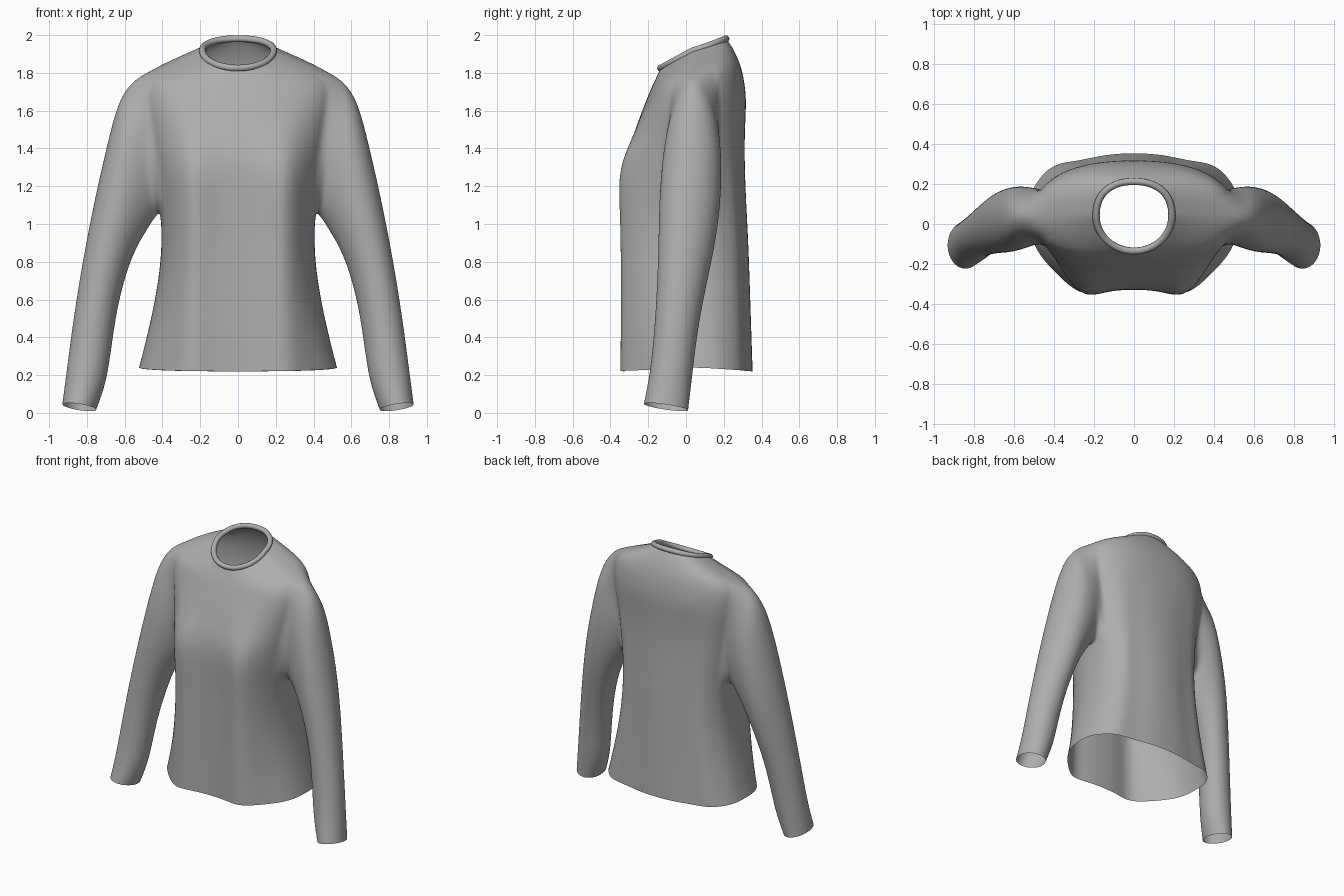
import bpy, bmesh
from math import sin, cos, pi, exp, copysign

if "Cube" in bpy.data.objects:
    bpy.data.objects.remove(bpy.data.objects["Cube"])

fabric = bpy.data.materials.new("grey fabric")
fabric.diffuse_color = (0.42, 0.42, 0.42, 1)
fabric.use_nodes = True
fabric.node_tree.nodes["Principled BSDF"].inputs["Base Color"].default_value = fabric.diffuse_color

N = 48      # columns round the torso, column 0 at +x, rising towards the back
ARM = 3     # armhole half width in columns
SIDE_Y = 0.04

# torso rings: z front, z side, z back, half width, y front, y back, bust, folds,
# front squareness, back squareness
ROWS = [
    (0.22, 0.24, 0.22, 0.525, -0.325, 0.345, 0.055, 0.010, 2.3, 2.8),
    (0.45, 0.46, 0.45, 0.468, -0.325, 0.337, 0.060, 0.010, 2.3, 2.8),
    (0.70, 0.70, 0.70, 0.42, -0.325, 0.330, 0.066, 0.009, 2.35, 2.8),
    (0.93, 0.90, 0.94, 0.402, -0.325, 0.322, 0.072, 0.008, 2.35, 2.8),
    (1.12, 1.06, 1.13, 0.41, -0.327, 0.312, 0.076, 0.007, 2.35, 2.8),
    (1.25, 1.19, 1.29, 0.43, -0.328, 0.307, 0.074, 0.006, 2.35, 2.7),
    (1.36, 1.32, 1.42, 0.45, -0.316, 0.306, 0.054, 0.005, 2.35, 2.6),
    (1.48, 1.46, 1.55, 0.475, -0.275, 0.312, 0.025, 0.003, 2.35, 2.5),
    (1.58, 1.60, 1.66, 0.50, -0.240, 0.320, 0.008, 0, 2.35, 2.4),
    (1.66, 1.72, 1.76, 0.51, -0.208, 0.309, 0, 0, 2.35, 2.35),
    (1.72, 1.80, 1.84, 0.485, -0.184, 0.290, 0, 0, 2.35, 2.35),
    (1.76, 1.84, 1.90, 0.39, -0.165, 0.264, 0, 0, 2.3, 2.35),
    (1.79, 1.884, 1.945, 0.28, -0.150, 0.240, 0, 0, 2.15, 2.3),
    (1.825, 1.92, 1.981, 0.189, -0.135, 0.212, 0, 0, 2.0, 2.3),
]
ARM_LOW, ARM_TOP = 4, 10    # armhole lies between these rings

# sleeve rings: outer x, z, inner x, z, y front, y back, cuff tilt
SLEEVE = [
    (0.55, 1.765, 0.425, 1.05, -0.100, 0.178, 0),
    (0.605, 1.70, 0.455, 1.01, -0.115, 0.186, 0),
    (0.65, 1.60, 0.495, 0.945, -0.130, 0.190, 0),
    (0.705, 1.37, 0.545, 0.86, -0.143, 0.182, 0),
    (0.762, 1.12, 0.595, 0.73, -0.146, 0.158, 0),
    (0.824, 0.80, 0.64, 0.55, -0.153, 0.105, 0),
    (0.872, 0.50, 0.668, 0.36, -0.168, 0.060, 0),
    (0.908, 0.22, 0.695, 0.16, -0.192, 0.032, 0.01),
    (0.931, 0.045, 0.750, 0.017, -0.224, 0.012, 0.017),
]


def torso_point(row, col, count=N):
    zf, zs, zb, w, yf, yb, bust, fold, nf, nb = row
    t = 2 * pi * col / count
    c, s = cos(t), sin(t)
    end_y, end_z, power = (yb, zb, 2 / nb) if s > 0 else (yf, zf, 2 / nf)
    x = w * copysign(abs(c) ** power, c)
    y = SIDE_Y + (end_y - SIDE_Y) * abs(s) ** power
    z = zs + (end_z - zs) * abs(s)
    if s < 0:
        y -= bust * exp(-((abs(x) - 0.26) / 0.115) ** 2) * min(1, -2 * s)
    else:
        y += fold * cos(8 * t) * s
    return x, y, z


# torso shell with open armholes
bm = bmesh.new()
grid = [[bm.verts.new(torso_point(r, c)) for c in range(N)] for r in ROWS]


def in_armhole(r, c):
    d = min((c + 0.5) % N, N - (c + 0.5) % N)
    d = min(d, abs(c + 0.5 - N / 2))
    return ARM_LOW <= r < ARM_TOP and d < ARM


for r in range(len(ROWS) - 1):
    for c in range(N):
        if not in_armhole(r, c):
            n = (c + 1) % N
            bm.faces.new((grid[r][c], grid[r][n], grid[r + 1][n], grid[r + 1][c]))

# sleeves grown from the armhole edges
path = [(ARM_TOP, c) for c in range(0, ARM)]
path += [(r, ARM) for r in range(ARM_TOP, ARM_LOW, -1)]
path += [(ARM_LOW, c) for c in range(ARM, -ARM, -1)]
path += [(r, -ARM) for r in range(ARM_LOW, ARM_TOP)]
path += [(ARM_TOP, c) for c in range(-ARM, 0)]
M = len(path)
for side in (1, -1):
    last = [grid[r][c % N if side > 0 else (N // 2 - c) % N] for r, c in path]
    for ox, oz, ix, iz, yf, yb, tilt in SLEEVE:
        ring = []
        for k in range(M):
            a = 2 * pi * k / M
            x = (ox + ix) / 2 + (ox - ix) / 2 * cos(a)
            z = (oz + iz) / 2 + (oz - iz) / 2 * cos(a) - tilt * sin(a)
            y = (yf + yb) / 2 + (yb - yf) / 2 * sin(a)
            ring.append(bm.verts.new((side * x, y, z)))
        for k in range(M):
            n = (k + 1) % M
            bm.faces.new((last[k], last[n], ring[n], ring[k]))
        last = ring

bmesh.ops.recalc_face_normals(bm, faces=bm.faces)
for f in bm.faces:
    f.smooth = True
mesh = bpy.data.meshes.new("shirt_body")
bm.to_mesh(mesh)
bm.free()
mesh.materials.append(fabric)
shirt = bpy.data.objects.new("shirt_body", mesh)
bpy.context.collection.objects.link(shirt)
sub = shirt.modifiers.new("smooth", 'SUBSURF')
sub.levels = sub.render_levels = 2

# rolled neckband
curve = bpy.data.curves.new("neckband", 'CURVE')
curve.dimensions = '3D'
curve.bevel_depth = 0.018
curve.bevel_resolution = 3
spline = curve.splines.new('POLY')
spline.points.add(63)
for i, p in enumerate(spline.points):
    p.co = (*torso_point(ROWS[-1], i, 64), 1)
spline.use_cyclic_u = True
spline.use_smooth = True
curve.materials.append(fabric)
bpy.context.collection.objects.link(bpy.data.objects.new("neckband", curve))
